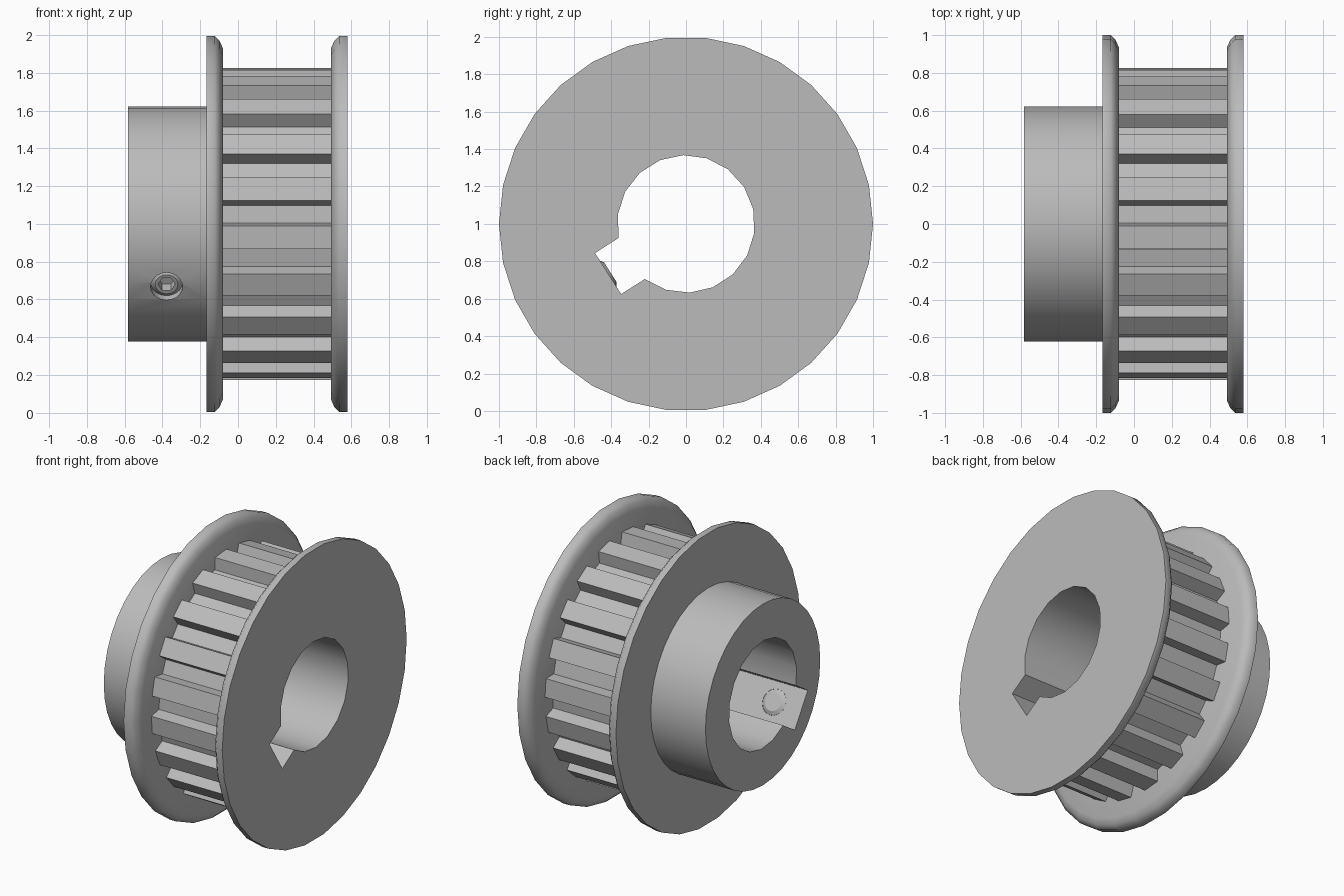
import bpy, bmesh
from math import sin, cos, pi, radians, sqrt
from mathutils import Matrix, Vector

if "Cube" in bpy.data.objects:
    bpy.data.objects.remove(bpy.data.objects["Cube"], do_unlink=True)

steel = bpy.data.materials.new("grey steel")
steel.use_nodes = True
GREY = (0.5, 0.5, 0.5, 1)
steel.diffuse_color = GREY
steel.node_tree.nodes["Principled BSDF"].inputs["Base Color"].default_value = GREY

AXIS_Z = 1.0
KEY_ANGLE = radians(212.5)   # keyway and set screw share this direction
BORE_R = 0.368


def loft(name, sections):
    """Join equal-length (y, z) outlines, each at its own x, into a closed solid."""
    bm = bmesh.new()
    rings = [[bm.verts.new((x, y, z + AXIS_Z)) for y, z in pts] for x, pts in sections]
    for a, b in zip(rings, rings[1:]):
        for i in range(len(a)):
            j = (i + 1) % len(a)
            bm.faces.new((a[i], a[j], b[j], b[i]))
    bm.faces.new(rings[0])
    bm.faces.new(rings[-1])
    bmesh.ops.recalc_face_normals(bm, faces=bm.faces)
    mesh = bpy.data.meshes.new(name)
    bm.to_mesh(mesh)
    bm.free()
    mesh.materials.append(steel)
    ob = bpy.data.objects.new(name, mesh)
    bpy.context.collection.objects.link(ob)
    return ob


def polar(r, a):
    return r * cos(a), r * sin(a)


def circle(r, n, phase=0.0):
    return [polar(r, phase + 2 * pi * i / n) for i in range(n)]


def cut(ob, cutter):
    mod = ob.modifiers.new("cut", "BOOLEAN")
    mod.operation = "DIFFERENCE"
    mod.solver = "EXACT"
    mod.object = cutter
    bpy.context.view_layer.objects.active = ob
    bpy.ops.object.modifier_apply(modifier=mod.name)


def smooth(ob, angle=50):
    bpy.ops.object.select_all(action="DESELECT")
    ob.select_set(True)
    bpy.context.view_layer.objects.active = ob
    bpy.ops.object.shade_smooth_by_angle(angle=radians(angle))


# Bore outline with a square keyway
half_w, depth = 0.13, 0.494
edge = sqrt(BORE_R ** 2 - half_w ** 2)
gap = radians(20.7)
bore = [polar(BORE_R, KEY_ANGLE + gap + (2 * pi - 2 * gap) * i / 16) for i in range(17)]
c, s = cos(KEY_ANGLE), sin(KEY_ANGLE)
bore += [(depth * c - side * half_w * s, depth * s + side * half_w * c) for side in (-1, 1)]
bore_cutter = loft("bore_cutter", [(-1, bore), (1, bore)])

# Hub
hub = loft("hub", [(-0.583, circle(0.622, 36)), (-0.168, circle(0.622, 36))])

# Flanges, with the rounded rim facing the teeth
RIM = [(0, 1), (0.045, 1), (0.07, 0.975), (0.088, 0.935)]


def flange(name, x, direction):
    return loft(name, [(x + direction * dx, circle(r, 30)) for dx, r in RIM])


left_flange = flange("left_flange", 0.58, -1)
right_flange = flange("right_flange", -0.168, 1)

# Toothed ring: twenty trapezoid teeth
outline = []
for k in range(20):
    mid = pi - radians(13 + 18 * k)
    for r, off in ((0.742, 5.4), (0.825, 4.3), (0.825, -4.3), (0.742, -5.4)):
        outline.append(polar(r, mid + radians(off)))
toothed_ring = loft("toothed_ring", [(-0.08, outline), (0.492, outline)])

for part in (hub, left_flange, right_flange, toothed_ring):
    cut(part, bore_cutter)


# Set screw in the hub, opposite the open keyway floor
def radial(name, rings, n):
    """Solid along the keyway direction from (distance, radius) pairs."""
    ob = loft(name, [(d, circle(r, n)) for d, r in rings])
    out = Vector((0, c, s))
    side = Vector((1, 0, 0))
    turn = Matrix((out, side, out.cross(side))).transposed().to_4x4()
    ob.data.transform(Matrix.Translation((-0.378, 0, AXIS_Z)) @ turn
                      @ Matrix.Translation((0, 0, -AXIS_Z)))
    return ob


hole_cutter = radial("hole_cutter", [(0.42, 0.085), (0.8, 0.085)], 20)
cut(hub, hole_cutter)
set_screw = radial("set_screw", [(0.48, 0.06), (0.495, 0.084), (0.575, 0.084), (0.595, 0.06)], 20)
hex_cutter = radial("hex_cutter", [(0.53, 0.046), (0.7, 0.046)], 6)
cut(set_screw, hex_cutter)

for part in (hub, left_flange, right_flange):
    smooth(part)
smooth(toothed_ring, 30)
smooth(set_screw, 30)

for helper in (bore_cutter, hole_cutter, hex_cutter):
    bpy.data.objects.remove(helper, do_unlink=True)
